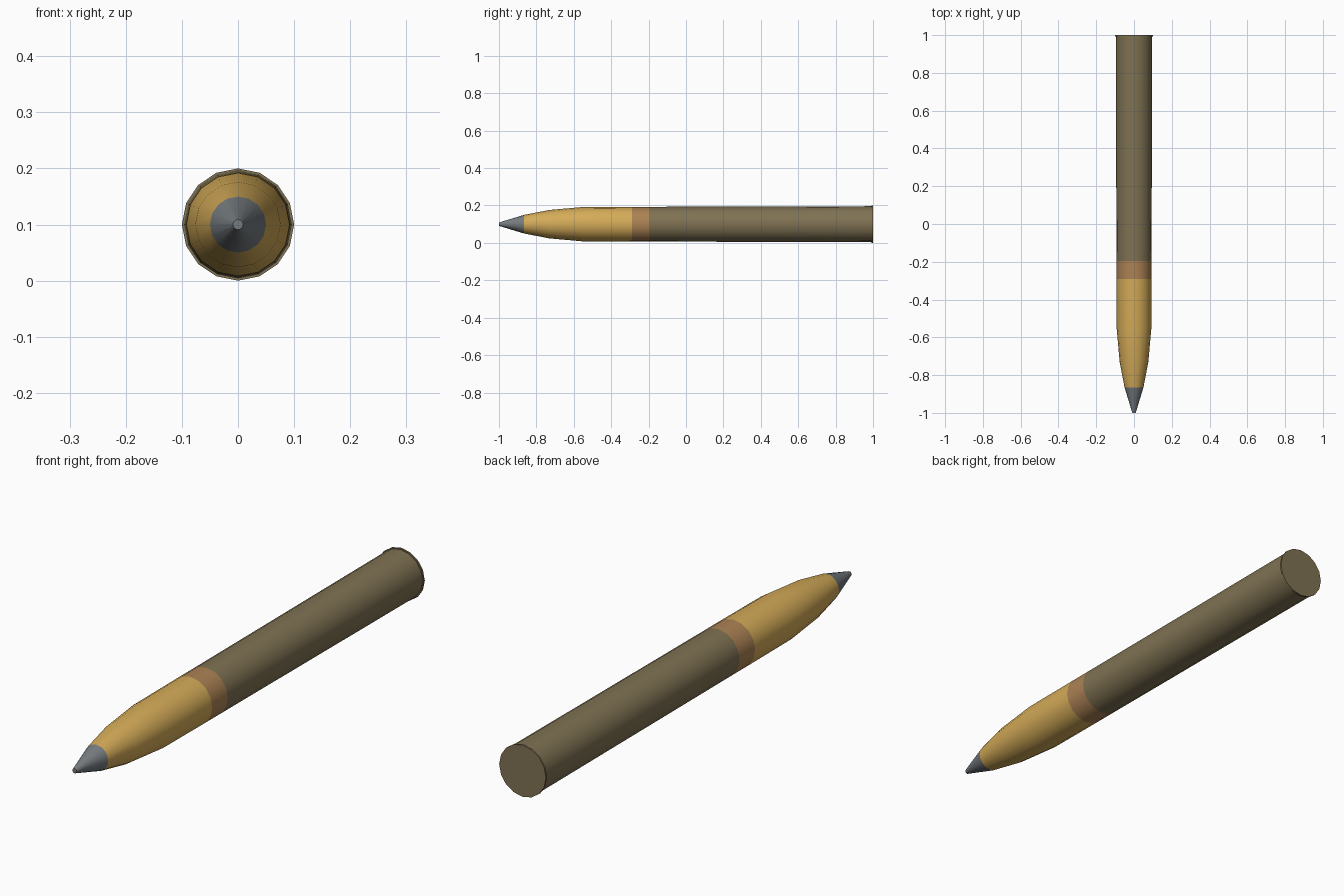
import bpy, bmesh, math

if "Cube" in bpy.data.objects:
    bpy.data.objects.remove(bpy.data.objects["Cube"])

SIDES = 16
AXIS_Z = 0.1


def material(name, rgb):
    # sRGB 0-255 to linear diffuse colour
    lin = [((c / 255 + 0.055) / 1.055) ** 2.4 for c in rgb]
    m = bpy.data.materials.new(name)
    m.diffuse_color = (*lin, 1)
    m.use_nodes = True
    m.node_tree.nodes["Principled BSDF"].inputs["Base Color"].default_value = m.diffuse_color
    return m


def lathe(name, profile, mat, cap_front=False, cap_back=False):
    """Turn (y, radius) points, listed front to back, around the long axis."""
    bm = bmesh.new()
    rings = []
    for y, r in profile:
        ring = []
        for i in range(SIDES):
            a = 2 * math.pi * i / SIDES
            ring.append(bm.verts.new((r * math.cos(a), y, AXIS_Z + r * math.sin(a))))
        rings.append(ring)
    for a, b in zip(rings, rings[1:]):
        for i in range(SIDES):
            j = (i + 1) % SIDES
            bm.faces.new((a[i], a[j], b[j], b[i]))
    if cap_front:
        bm.faces.new(list(reversed(rings[0])))
    if cap_back:
        bm.faces.new(rings[-1])
    # point every face away from the axis, caps along it
    bm.normal_update()
    for f in bm.faces:
        c = f.calc_center_median()
        n = f.normal
        if abs(n.y) > 0.95:
            out = n.y * (1 if c.y > 0.996 else -1)
        else:
            out = n.x * c.x + n.z * (c.z - AXIS_Z)
        if out < 0:
            f.normal_flip()
    mesh = bpy.data.meshes.new(name)
    bm.to_mesh(mesh)
    bm.free()
    mesh.materials.append(mat)
    ob = bpy.data.objects.new(name, mesh)
    bpy.context.collection.objects.link(ob)
    bpy.ops.object.select_all(action='DESELECT')
    ob.select_set(True)
    bpy.context.view_layer.objects.active = ob
    bpy.ops.object.shade_smooth_by_angle(angle=math.radians(35))
    return ob


steel = material("grey_steel", (118, 124, 128))
gold = material("gold_paint", (212, 171, 88))
copper = material("copper", (172, 130, 84))
brass = material("dull_brass", (127, 114, 83))

# pointed nose with a small blunt end
lathe("nose_tip", [(-1, 0.009), (-0.865, 0.05)], steel, cap_front=True)
# curved shell body
lathe("shell_body", [(-0.865, 0.05), (-0.73, 0.076), (-0.55, 0.092), (-0.29, 0.093)], gold)
# driving band
lathe("driving_band", [(-0.29, 0.093), (-0.195, 0.093)], copper)
# long, slightly tapered case
lathe("case", [(-0.195, 0.093), (0.993, 0.096)], brass)
# thin rim and flat base
lathe("case_rim", [(0.993, 0.096), (0.993, 0.1), (1, 0.1)], brass, cap_back=True)
